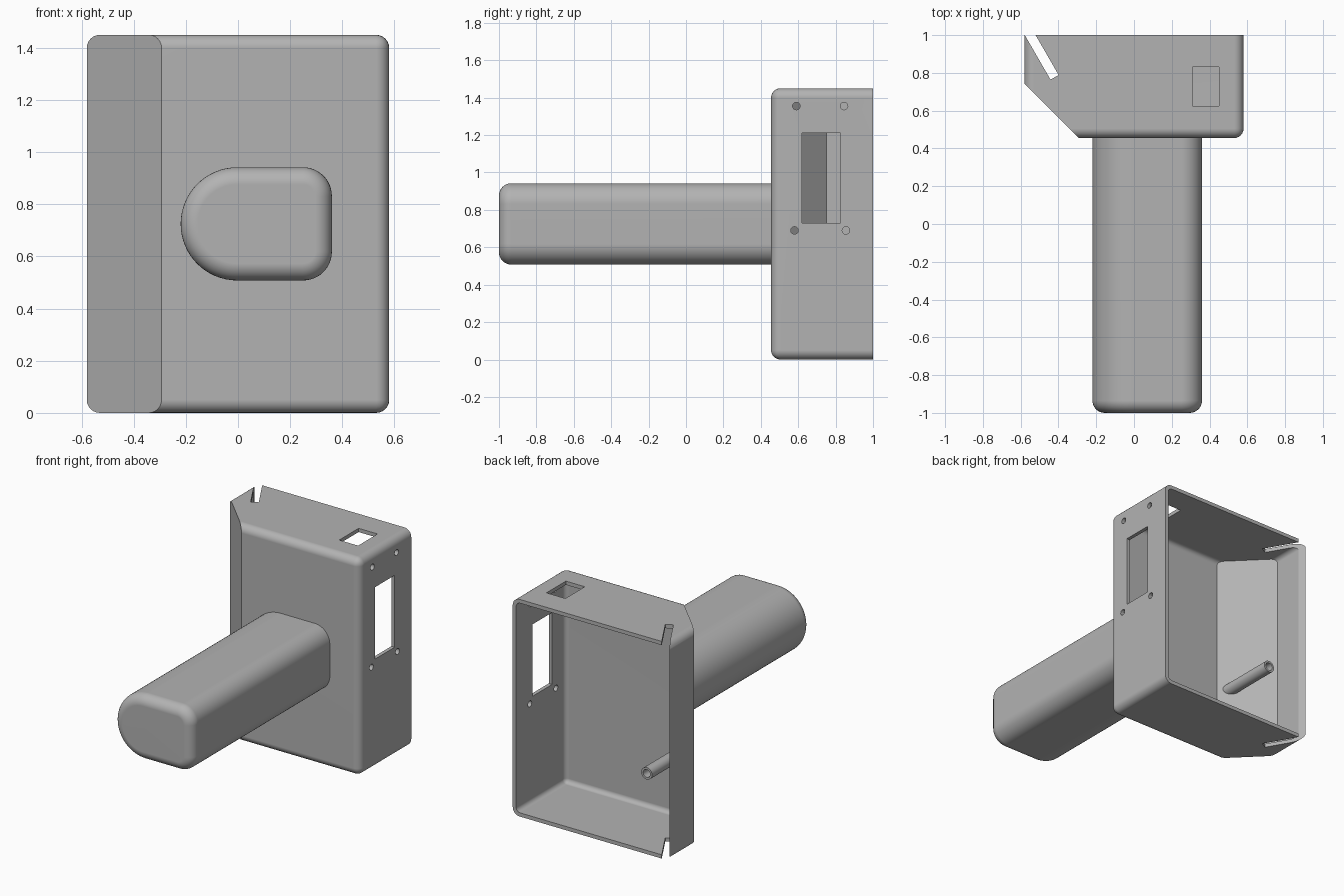
import bpy
import bmesh
from math import radians, sin, cos
from mathutils import Vector

default = bpy.data.objects.get("Cube")
if default:
    bpy.data.objects.remove(default, do_unlink=True)

grey = bpy.data.materials.new("plain grey")
grey.use_nodes = True
COLOUR = (0.45, 0.45, 0.45, 1)
grey.diffuse_color = COLOUR
grey.node_tree.nodes["Principled BSDF"].inputs["Base Color"].default_value = COLOUR

X, BACK, FRONT, TOP, WALL = 0.58, 1.0, 0.455, 1.45, 0.025
SLANT_POINT = Vector((-X, 0.742, 0))
SLANT_NORMAL = Vector((-1, -1, 0)).normalized()


def finish(name, bm):
    bmesh.ops.recalc_face_normals(bm, faces=bm.faces)
    mesh = bpy.data.meshes.new(name)
    bm.to_mesh(mesh)
    bm.free()
    mesh.materials.append(grey)
    obj = bpy.data.objects.new(name, mesh)
    bpy.context.collection.objects.link(obj)
    return obj


def slice_off(bm, point, normal):
    """Cut away everything beyond a plane and cap the opening."""
    cut = bmesh.ops.bisect_plane(bm, geom=bm.verts[:] + bm.edges[:] + bm.faces[:],
                                 plane_co=point, plane_no=normal, clear_outer=True)
    edges = [e for e in cut["geom_cut"] if isinstance(e, bmesh.types.BMEdge)]
    bmesh.ops.holes_fill(bm, edges=edges, sides=0)


def box(lo, hi):
    bm = bmesh.new()
    bmesh.ops.create_cube(bm, size=1)
    for v in bm.verts:
        v.co = [a + (b - a) * (c + 0.5) for a, b, c in zip(lo, hi, v.co)]
    return bm


def prism(outline, axis, start, end):
    """Extrude a closed 2D outline along one axis."""
    bm = bmesh.new()

    def place(p, d):
        co = list(p)
        co.insert(axis, d)
        return co
    face = bm.faces.new([bm.verts.new(place(p, start)) for p in outline])
    out = bmesh.ops.extrude_face_region(bm, geom=[face])
    shift = Vector(place((0, 0), end - start))
    bmesh.ops.translate(bm, vec=shift, verts=[v for v in out["geom"] if isinstance(v, bmesh.types.BMVert)])
    return bm


def arc(cx, cy, r, a0, a1, n):
    angles = [radians(a0 + (a1 - a0) * i / n) for i in range(n + 1)]
    return [(cx + r * cos(a), cy + r * sin(a)) for a in angles]


def circle(cx, cy, r, n=24):
    return arc(cx, cy, r, 0, 360, n)[:-1]


def shell_volume(inset, radius, back):
    """Rounded block with a slanted corner; a bigger inset makes it smaller."""
    bm = box((-X + inset, FRONT + inset, inset), (X - inset, back + 0.3, TOP - inset))
    bmesh.ops.bevel(bm, geom=bm.edges[:], offset=radius, segments=6, profile=0.5, affect='EDGES')
    slice_off(bm, Vector((0, back, 0)), Vector((0, 1, 0)))
    slice_off(bm, SLANT_POINT - SLANT_NORMAL * inset, SLANT_NORMAL)
    return bm


def subtract(obj, cutter):
    mod = obj.modifiers.new("cut", 'BOOLEAN')
    mod.operation, mod.solver, mod.object = 'DIFFERENCE', 'EXACT', cutter
    bpy.context.view_layer.objects.active = obj
    bpy.ops.object.modifier_apply(modifier=mod.name)
    bpy.data.objects.remove(cutter, do_unlink=True)


def smooth(obj):
    bpy.ops.object.select_all(action='DESELECT')
    obj.select_set(True)
    bpy.context.view_layer.objects.active = obj
    bpy.ops.object.shade_smooth_by_angle(angle=radians(30))
    obj.modifiers.new("even normals", 'WEIGHTED_NORMAL').keep_sharp = True


# Housing: hollow, open at the back
housing = finish("housing", shell_volume(0, 0.05, BACK))
subtract(housing, finish("cavity", shell_volume(WALL, 0.03, BACK + 0.1)))

# Windows in the left side and the top
subtract(housing, finish("side_window", box((0.5, 0.62, 0.73), (0.7, 0.825, 1.21))))
subtract(housing, finish("top_window", box((0.31, 0.625, 1.3), (0.45, 0.83, 1.6))))

# Screw holes around the side window
for y, z in ((0.59, 1.355), (0.845, 1.355), (0.58, 0.69), (0.855, 0.69)):
    subtract(housing, finish("screw_hole", prism(circle(y, z, 0.02), 0, 0.5, 0.7)))

# Slanted slot through the top and bottom at the back corner
into = Vector((0.5, -0.866))
corners = [Vector((-0.578, 1)), Vector((-0.521, 1))]
slot = [corners[0] - into * 0.1, corners[1] - into * 0.1,
        corners[1] + into * 0.244, corners[0] + into * 0.272]
subtract(housing, finish("slot", prism(slot, 2, -0.1, TOP + 0.1)))
smooth(housing)

# Handle: one half-round side, rounded corners, softened front end
mid, half, r = 0.725, 0.217, 0.11
outline = (arc(-0.003, mid, half, 90, 270, 32)
           + arc(0.36 - r, mid - half + r, r, -90, 0, 12)
           + arc(0.36 - r, mid + half - r, r, 0, 90, 12))
bm = prism(outline, 1, -1, FRONT + 0.01)
rim = [e for e in bm.edges if all(v.co.y < -0.99 for v in e.verts)]
bmesh.ops.bevel(bm, geom=rim, offset=0.065, segments=8, profile=0.5, affect='EDGES')
smooth(finish("handle", bm))

# Hollow post standing on the slanted wall
bm = prism(circle(-0.35, 0.49, 0.04), 1, 0.4, 0.915)
slice_off(bm, SLANT_POINT - SLANT_NORMAL * WALL * 0.6, SLANT_NORMAL)
post = finish("hollow_post", bm)
subtract(post, finish("post_bore", prism(circle(-0.35, 0.49, 0.026), 1, 0.62, 1)))
smooth(post)
